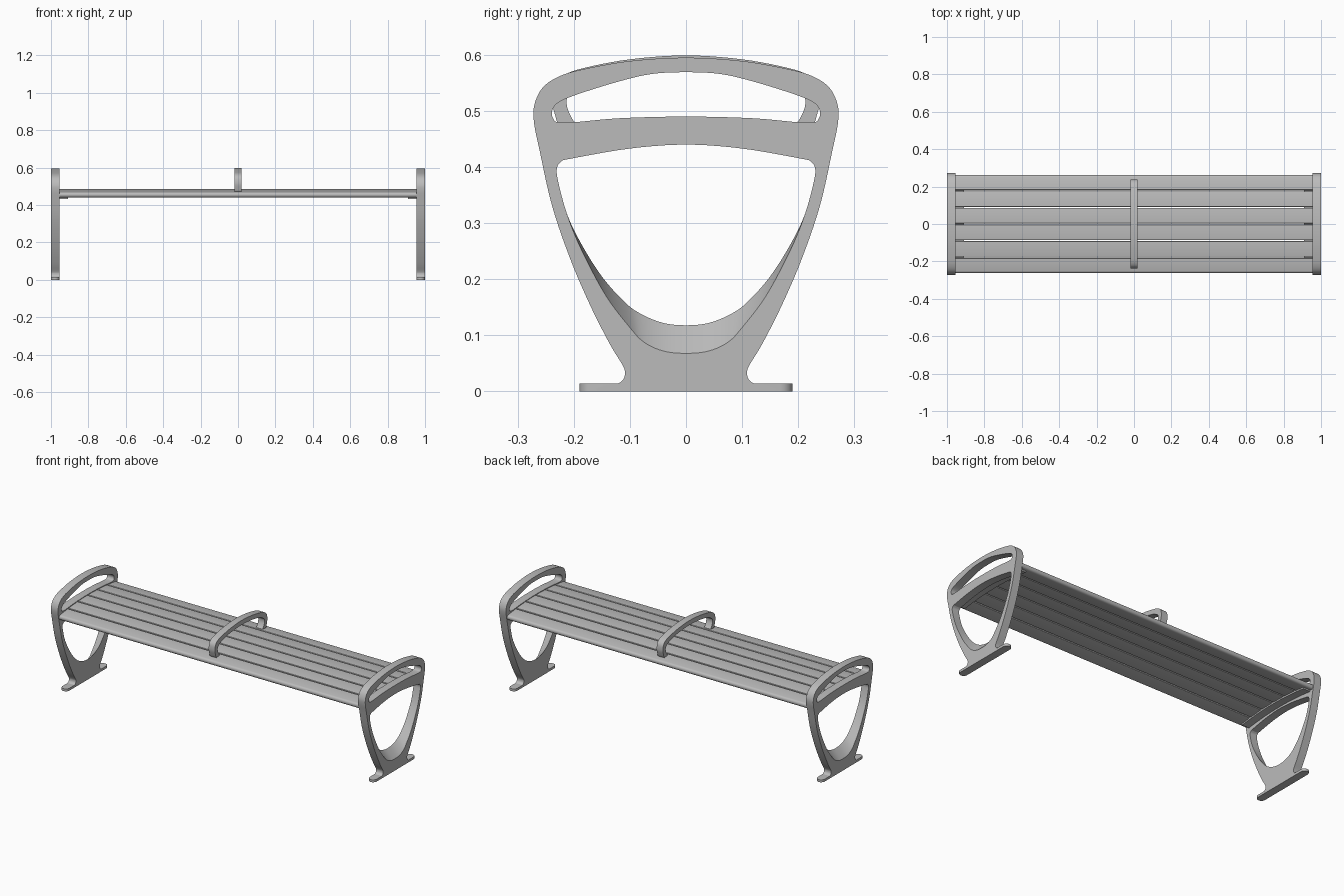
import bpy, bmesh, math

cube = bpy.data.objects.get("Cube")
if cube:
    bpy.data.objects.remove(cube)

grey = bpy.data.materials.new("painted_grey_metal")
grey.use_nodes = True
COLOUR = (0.5, 0.5, 0.5, 1)
grey.diffuse_color = COLOUR
grey.node_tree.nodes["Principled BSDF"].inputs["Base Color"].default_value = COLOUR


def symmetric(half):
    """Close a half outline running from the top centre to the bottom centre."""
    return half + [(-y, z) for y, z in reversed(half) if y > 0]


def smooth(points, steps=5):
    """Closed Catmull-Rom curve through the points."""
    out, n = [], len(points)
    for i in range(n):
        a, b, c, d = (points[(i + k) % n] for k in (-1, 0, 1, 2))
        for s in range(steps):
            t = s / steps
            out.append(tuple(
                0.5 * (2 * q + (r - p) * t + (2 * p - 5 * q + 4 * r - w) * t * t
                       + (3 * q - p - 3 * r + w) * t ** 3)
                for p, q, r, w in zip(a, b, c, d)))
    return [(y, max(z, 0)) for y, z in out]


def solid(name, place, loops, start, end):
    """Flat plate with holes; each loop is a pair of outlines at start and end."""
    bm = bmesh.new()
    caps = ([], [])
    for pair in loops:
        rings = []
        for cap, outline, level in zip(caps, pair, (start, end)):
            ring = [bm.verts.new(place(u, v, level)) for u, v in outline]
            cap.extend(bm.edges.new((ring[i - 1], ring[i])) for i in range(len(ring)))
            rings.append(ring)
        a, b = rings
        for i in range(len(a)):
            bm.faces.new((a[i - 1], a[i], b[i], b[i - 1]))
    for cap in caps:
        bmesh.ops.triangle_fill(bm, edges=cap, use_beauty=True)
    bmesh.ops.recalc_face_normals(bm, faces=bm.faces)
    mesh = bpy.data.meshes.new(name)
    bm.to_mesh(mesh)
    bm.free()
    mesh.materials.append(grey)
    obj = bpy.data.objects.new(name, mesh)
    bpy.context.collection.objects.link(obj)
    bpy.ops.object.select_all(action='DESELECT')
    obj.select_set(True)
    bpy.context.view_layer.objects.active = obj
    bpy.ops.object.shade_smooth_by_angle(angle=math.radians(35))
    return obj


def along_x(u, v, level):
    return (level, u, v)


def along_z(u, v, level):
    return (u, v, level)


# End frame outlines
frame = smooth(symmetric([
    (0, .595), (.1, .589), (.18, .575), (.225, .562), (.255, .542), (.27, .512),
    (.271, .48), (.261, .43), (.239, .332), (.207, .238), (.171, .154),
    (.136, .085), (.112, .045), (.109, .03), (.113, .02), (.122, .014),
    (.14, .012), (.14, 0)]))
slot = smooth(symmetric([
    (0, .569), (.06, .566), (.118, .553), (.198, .528), (.23, .513), (.239, .498),
    (.236, .485), (.228, .48), (.198, .48), (.118, .487), (0, .49)]))
arch_top = [(0, .44), (.1, .433), (.205, .415), (.222, .41), (.23, .398),
            (.228, .375), (.212, .316)]
opening_outside = smooth(symmetric(arch_top + [
    (.186, .252), (.143, .171), (.1, .114), (.075, .088), (.04, .072), (0, .068)]))
opening_inside = smooth(symmetric(arch_top + [
    (.186, .262), (.15, .205), (.11, .16), (.08, .138), (.04, .122), (0, .118)]))

for side, word in ((1, "left"), (-1, "right")):
    solid(f"{word}_end_frame", along_x,
          [(frame, frame), (slot, slot), (opening_outside, opening_inside)],
          side, side * .955)
    # Foot plate with rounded ends
    mid, r = side * .9775, .0225
    foot = []
    for end in (1, -1):
        for i in range(13):
            a = math.pi * i / 12 + (0 if end > 0 else math.pi)
            foot.append((mid + r * math.cos(a), end * (.19 - r) + r * math.sin(a)))
    solid(f"{word}_foot_plate", along_z, [(foot, foot)], 0, .014)


# Crowned seat
def crown(y):
    return .486 - .29 * y * y


THICK, PITCH, GAP = .028, .0885, .006


def slat_outline(centre, left_r, right_r):
    """Rounded bar section, tilted to follow the crown of the seat."""
    half_w, half_t = (PITCH - GAP) / 2, THICK / 2
    tilt = math.atan(-.58 * centre)
    points = []
    for sy, sz, r, first in ((1, 1, right_r, 0), (-1, 1, left_r, 90),
                             (-1, -1, left_r, 180), (1, -1, right_r, 270)):
        for i in range(6):
            a = math.radians(first + 18 * i)
            u = sy * (half_w - r) + r * math.cos(a)
            v = sz * (half_t - r) + r * math.sin(a)
            points.append((centre + u * math.cos(tilt) - v * math.sin(tilt),
                           crown(centre) - half_t + u * math.sin(tilt) + v * math.cos(tilt)))
    return points


for i in range(6):
    section = slat_outline((i - 2.5) * PITCH, .0135 if i == 0 else .003,
                           .0135 if i == 5 else .003)
    solid(f"seat_slat_{i + 1}", along_x, [(section, section)], -.957, .957)

# Curved straps under the slat ends
ys = [-.24 + .03 * i for i in range(17)]
strap = ([(y, crown(y) - THICK + .002) for y in ys]
         + [(y, crown(y) - THICK - .008) for y in reversed(ys)])
for side, word in ((1, "left"), (-1, "right")):
    solid(f"{word}_slat_strap", along_x, [(strap, strap)], side * .91, side * .957)

# Middle armrest
outer = [(0, .599), (.1, .592), (.18, .577), (.215, .565), (.233, .547), (.238, .52),
         (.234, .495), (.222, .468)]
inner = [(.192, .468), (.204, .488), (.212, .508), (.211, .526), (.198, .538),
         (.165, .553), (.1, .566), (0, .573)]
armrest = smooth(outer + inner + [(-y, z) for y, z in reversed(inner[:-1])]
                 + [(-y, z) for y, z in reversed(outer[1:])])
solid("middle_armrest", along_x, [(armrest, armrest)], -.02, .02)
